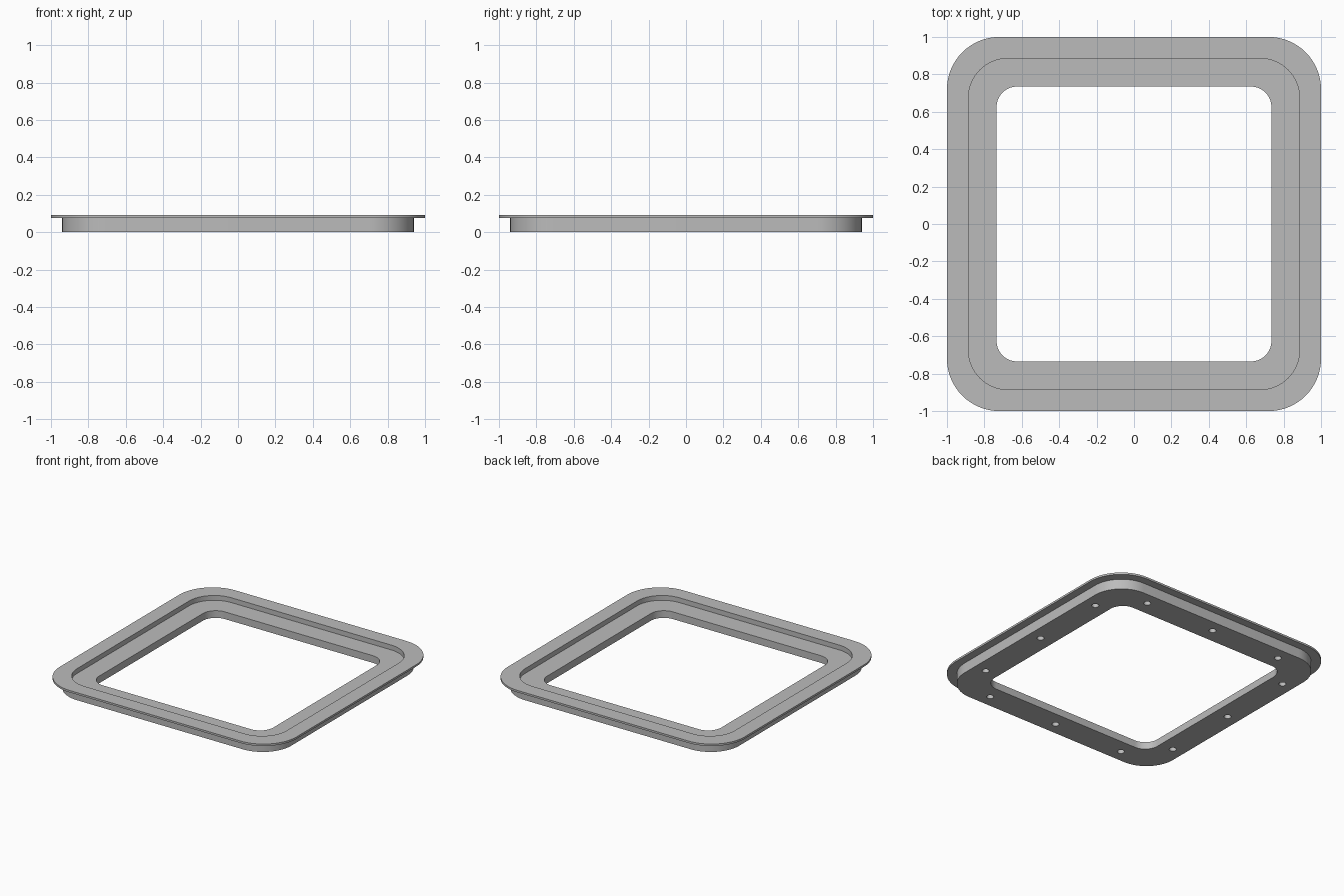
import bpy, bmesh
from math import sin, cos, pi

cube = bpy.data.objects.get("Cube")
if cube:
    bpy.data.objects.remove(cube, do_unlink=True)

CORNER_STEPS = 16

grey = bpy.data.materials.new("plain grey")
grey.use_nodes = True
grey.diffuse_color = (0.5, 0.5, 0.5, 1)
grey.node_tree.nodes["Principled BSDF"].inputs["Base Color"].default_value = (0.5, 0.5, 0.5, 1)


def rounded_square(half, radius, z):
    """Points of a rounded square, counter-clockwise from the +x side."""
    points = []
    for quarter, (sx, sy) in enumerate([(1, 1), (-1, 1), (-1, -1), (1, -1)]):
        for i in range(CORNER_STEPS + 1):
            a = (quarter + i / CORNER_STEPS) * pi / 2
            points.append((sx * (half - radius) + radius * cos(a),
                           sy * (half - radius) + radius * sin(a), z))
    return points


def make_object(name, bm):
    bmesh.ops.recalc_face_normals(bm, faces=bm.faces)
    mesh = bpy.data.meshes.new(name)
    bm.to_mesh(mesh)
    bm.free()
    mesh.materials.append(grey)
    obj = bpy.data.objects.new(name, mesh)
    bpy.context.collection.objects.link(obj)
    return obj


# Frame section: half width, corner radius, height
section = [
    (0.735, 0.11, 0.0),    # opening, bottom
    (0.94, 0.24, 0.0),     # outer wall, bottom
    (0.94, 0.24, 0.077),   # outer wall, under the flange
    (1.0, 0.28, 0.077),    # flange edge, bottom
    (1.0, 0.28, 0.092),    # flange edge, top
    (0.885, 0.21, 0.092),  # step, top
    (0.885, 0.21, 0.055),  # step, bottom
    (0.735, 0.11, 0.055),  # opening, top
]
bm = bmesh.new()
loops = [[bm.verts.new(p) for p in rounded_square(*s)] for s in section]
for a, b in zip(loops, loops[1:] + loops[:1]):
    for i in range(len(a)):
        j = (i + 1) % len(a)
        bm.faces.new((a[i], a[j], b[j], b[i]))
frame = make_object("flanged_frame", bm)

# Blind screw holes in the underside, three to a side
DEPTH = 0.042
holes = set()
for along in (-0.59, 0, 0.59):
    for side in (-0.845, 0.845):
        holes |= {(along, side), (side, along)}
bm = bmesh.new()
for x, y in sorted(holes):
    made = bmesh.ops.create_cone(bm, cap_ends=True, segments=24,
                                 radius1=0.025, radius2=0.025, depth=2 * DEPTH)
    bmesh.ops.translate(bm, verts=made["verts"], vec=(x, y, 0))
cutter = make_object("screw_hole_cutter", bm)
cutter.hide_render = True

cut = frame.modifiers.new("screw holes", "BOOLEAN")
cut.operation = "DIFFERENCE"
cut.solver = "EXACT"
cut.object = cutter

bpy.ops.object.select_all(action="DESELECT")
frame.select_set(True)
bpy.context.view_layer.objects.active = frame
bpy.ops.object.modifier_apply(modifier=cut.name)
bpy.data.objects.remove(cutter, do_unlink=True)
bpy.ops.object.shade_smooth_by_angle()
